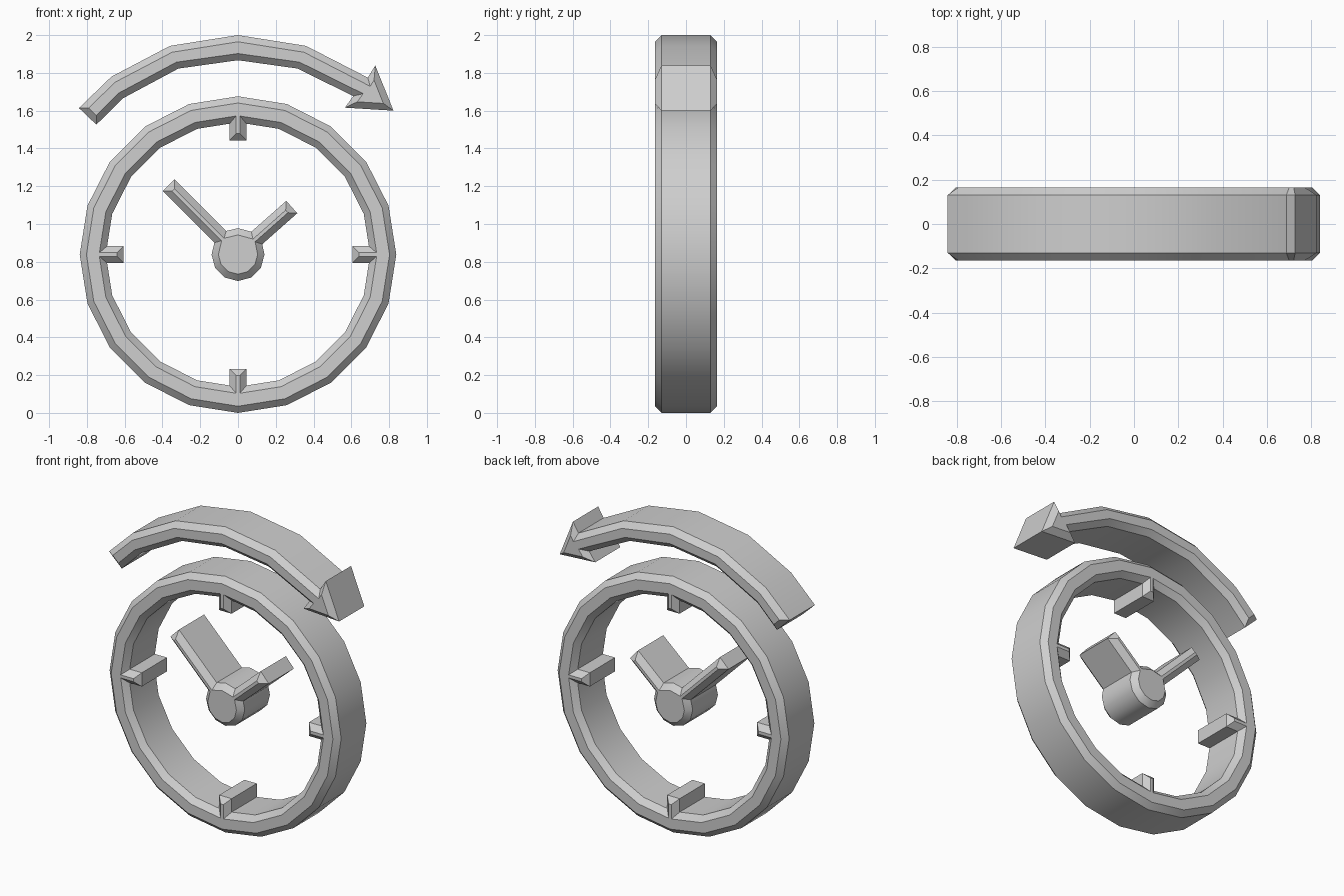
import bpy, bmesh
from math import sin, cos, tan, radians, degrees, asin
from mathutils import Vector

if "Cube" in bpy.data.objects:
    bpy.data.objects.remove(bpy.data.objects["Cube"])

HALF_DEPTH = 0.165
CHAMFER = 0.035
CENTRE = Vector((0, 0.838))

grey = bpy.data.materials.new("light_grey")
grey.use_nodes = True
COLOUR = (0.62, 0.62, 0.62, 1)
grey.diffuse_color = COLOUR
grey.node_tree.nodes["Principled BSDF"].inputs["Base Color"].default_value = COLOUR


def polar(r, angle):
    a = radians(angle)
    return CENTRE + r * Vector((cos(a), sin(a)))


def along(angle, out, side):
    """Point at a distance out along a spoke and side to its left."""
    a = radians(angle)
    return CENTRE + out * Vector((cos(a), sin(a))) + side * Vector((-sin(a), cos(a)))


def inset(points, d):
    """Mitred offset to the left of the direction of travel."""
    result = []
    for i, p in enumerate(points):
        before = (p - points[i - 1]).normalized()
        after = (points[(i + 1) % len(points)] - p).normalized()
        n1 = Vector((-before.y, before.x))
        n2 = Vector((-after.y, after.x))
        result.append(p + (n1 + n2) * d / (1 + n1.dot(n2)))
    return result


def chamfered_plate(name, loops):
    """Thick plate from outlines: outer anticlockwise, holes clockwise."""
    bm = bmesh.new()
    caps = ([], [])
    for loop in loops:
        small = inset(loop, CHAMFER)
        wall = HALF_DEPTH - CHAMFER
        layers = [(small, -HALF_DEPTH), (loop, -wall), (loop, wall), (small, HALF_DEPTH)]
        rows = [[bm.verts.new((p.x, y, p.y)) for p in pts] for pts, y in layers]
        n = len(loop)
        for a, b in zip(rows, rows[1:]):
            for i in range(n):
                j = (i + 1) % n
                bm.faces.new((a[i], a[j], b[j], b[i]))
        for cap, row in zip(caps, (rows[0], rows[-1])):
            cap += [bm.edges.get((row[i - 1], row[i])) for i in range(n)]
    for cap, y in zip(caps, (-1, 1)):
        bmesh.ops.triangle_fill(bm, use_beauty=True, edges=cap, normal=(0, y, 0))
    bmesh.ops.recalc_face_normals(bm, faces=bm.faces)
    mesh = bpy.data.meshes.new(name)
    bm.to_mesh(mesh)
    bm.free()
    mesh.materials.append(grey)
    obj = bpy.data.objects.new(name, mesh)
    bpy.context.collection.objects.link(obj)
    bpy.ops.object.select_all(action='DESELECT')
    obj.select_set(True)
    bpy.context.view_layer.objects.active = obj
    bpy.ops.object.shade_smooth_by_angle(angle=radians(35))
    return obj


# Clock rim, with the four hour marks growing from its inner edge
SIDES, INNER, MARK = 20, 0.7, 0.045
step = 360 / SIDES
outer = [polar(0.838, k * step) for k in range(SIDES)]
inner = []
for k in range(SIDES):
    angle = k * step
    if k % 5 == 0:
        root = INNER - MARK * tan(radians(step / 2))
        inner += [along(angle, out, side) for out, side in
                  ((root, -MARK), (0.605, -MARK), (0.605, MARK), (root, MARK))]
    else:
        inner.append(polar(INNER, angle))
chamfered_plate("clock_rim", [outer, inner[::-1]])

# Hub with the two hands
HUB, HAND = 0.14, 0.044
corners = [(a, [polar(HUB, a)]) for a in range(0, 360, 30)]
for angle, length in ((41.5, 0.38), (135, 0.52)):
    corners = [c for c in corners if abs(c[0] - angle) > 20]
    root = HUB * cos(asin(HAND / HUB))
    corners.append((angle, [along(angle, out, side) for out, side in
                            ((root, -HAND), (length, -HAND), (length, HAND), (root, HAND))]))
corners.sort(key=lambda c: c[0])
chamfered_plate("clock_hands", [[p for c in corners for p in c[1]]])

# Curved arrow over the clock
top_edge = [(-0.36, 1.943), (-0.67, 1.78), (-0.842, 1.614)]
under_edge = [(-0.75, 1.526), (-0.61, 1.665), (-0.315, 1.823)]
head = [(0.61, 1.677), (0.566, 1.616), (0.823, 1.6), (0.727, 1.839), (0.687, 1.775)]
arrow = ([(0, 2)] + top_edge + under_edge + [(0, 1.867), (0.315, 1.823)]
         + head + [(0.36, 1.943)])
chamfered_plate("curved_arrow", [[Vector(p) for p in arrow]])
